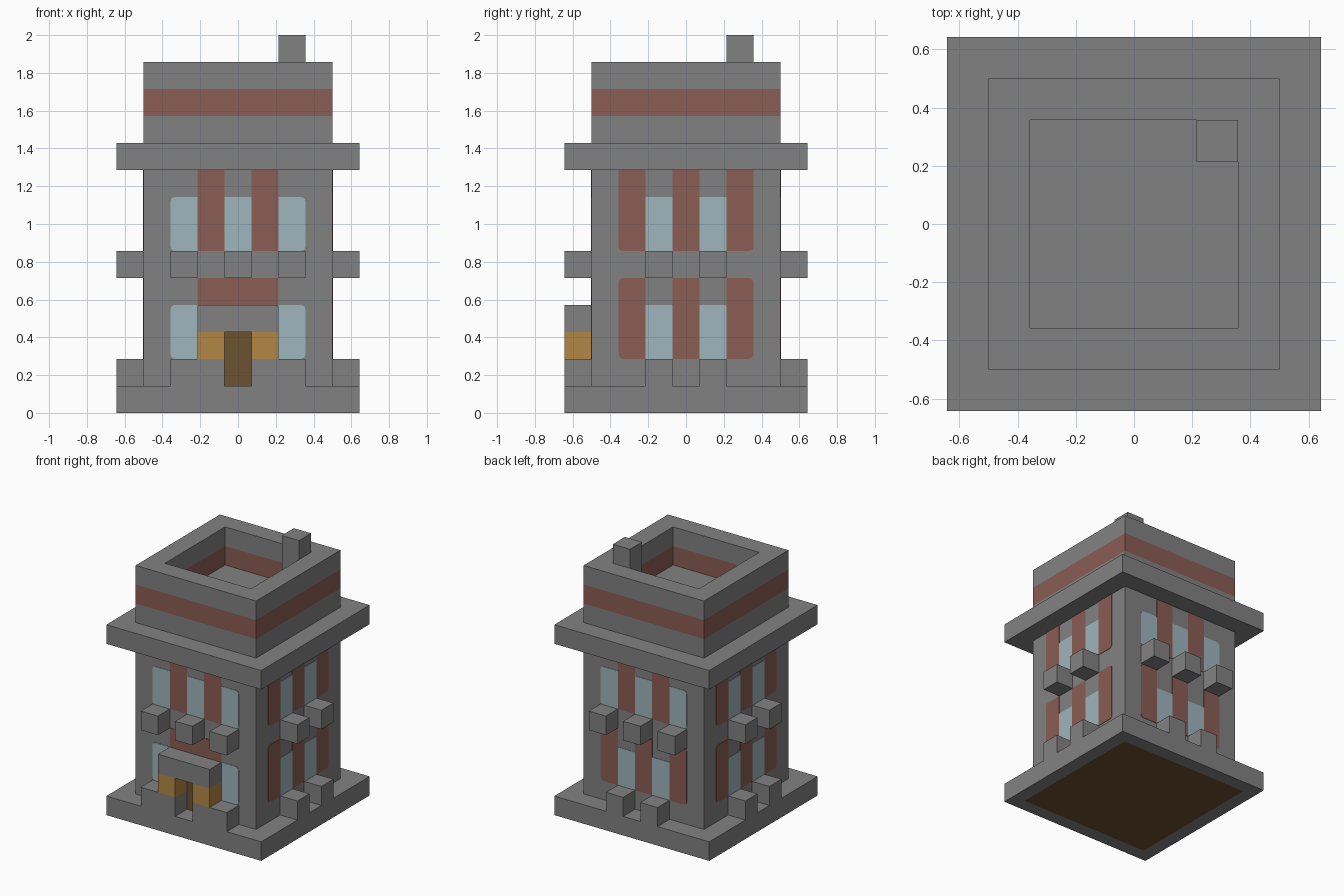
import bpy
import bmesh
import math
from mathutils import Matrix

U = 1 / 7  # one building block
cube = bpy.data.objects.get("Cube")
if cube:
    bpy.data.objects.remove(cube)


def material(name, rgb):
    mat = bpy.data.materials.new(name)
    mat.use_nodes = True
    colour = (*rgb, 1)
    mat.diffuse_color = colour
    mat.node_tree.nodes["Principled BSDF"].inputs["Base Color"].default_value = colour
    return mat


STONE = material("grey stone", (0.222, 0.222, 0.222))
BRICK = material("red brick", (0.255, 0.110, 0.087))
GLASS = material("pale blue glass", (0.345, 0.465, 0.51))
GOLD = material("golden wood", (0.45, 0.245, 0.06))
WOOD = material("dark brown wood", (0.15, 0.085, 0.031))


def finish(name, bm, *mats):
    bmesh.ops.recalc_face_normals(bm, faces=bm.faces)
    mesh = bpy.data.meshes.new(name)
    bm.to_mesh(mesh)
    bm.free()
    for mat in mats:
        mesh.materials.append(mat)
    obj = bpy.data.objects.new(name, mesh)
    bpy.context.collection.objects.link(obj)
    return obj


def box_mesh(x, y, z):
    """Box spanning three (low, high) ranges given in blocks."""
    bm = bmesh.new()
    size = [(b - a) * U for a, b in (x, y, z)]
    mid = [(a + b) / 2 * U for a, b in (x, y, z)]
    bmesh.ops.create_cube(bm, size=1, matrix=Matrix.Translation(mid) @ Matrix.Diagonal((*size, 1)))
    return bm


def block(name, x, y, z, mat, turn=0):
    bm = box_mesh(x, y, z)
    bm.transform(Matrix.Rotation(math.radians(turn), 4, "Z"))
    return finish(name, bm, mat)


def ring(name, outer, inner, z, mat):
    """Square wall ring, open in the middle."""
    bm = bmesh.new()
    corners = ((-1, -1), (1, -1), (1, 1), (-1, 1))
    loops = [[bm.verts.new((sx * r * U, sy * r * U, h * U)) for sx, sy in corners]
             for r, h in ((outer, z[0]), (outer, z[1]), (inner, z[1]), (inner, z[0]))]
    for k in range(4):
        a, b = loops[k], loops[(k + 1) % 4]
        for i in range(4):
            j = (i + 1) % 4
            bm.faces.new((a[i], a[j], b[j], b[i]))
    return finish(name, bm, mat)


def panel(name, x, z, mat, turn=0, rounded=""):
    """Thin wall plate; rounded lists corners a b c d anticlockwise from low left."""
    bm = bmesh.new()
    r = 0.17
    verts = []
    corners = ((x[0], z[0], 1, 1), (x[1], z[0], -1, 1), (x[1], z[1], -1, -1), (x[0], z[1], 1, -1))
    for k, (px, pz, sx, sz) in enumerate(corners):
        if "abcd"[k] in rounded:
            for step in range(4):
                t = math.radians(180 + 90 * k + 30 * step)
                verts.append((px + r * (sx + math.cos(t)), pz + r * (sz + math.sin(t))))
        else:
            verts.append((px, pz))
    face = bm.faces.new([bm.verts.new((vx * U, -3.5 * U + 0.002, vz * U)) for vx, vz in verts])
    out = bmesh.ops.extrude_face_region(bm, geom=[face])["geom"]
    moved = [v for v in out if isinstance(v, bmesh.types.BMVert)]
    bmesh.ops.translate(bm, verts=moved, vec=(0, -0.005, 0))
    bm.transform(Matrix.Rotation(math.radians(turn), 4, "Z"))
    return finish(name, bm, mat)


# Plinth with a wooden underside
full, wall = (-4.5, 4.5), (-3.5, 3.5)
bm = box_mesh(full, full, (0, 1))
under = min(bm.faces, key=lambda f: f.calc_center_median().z)
bmesh.ops.inset_individual(bm, faces=[under], thickness=U)
under.material_index = 1
finish("plinth", bm, STONE, WOOD)

# Main walls, cornice and open-topped parapet
block("main_walls", wall, wall, (1, 9), STONE)
block("cornice", full, full, (9, 10), STONE)
block("roof_deck", wall, wall, (10, 11), STONE)
ring("brick_course", 3.5, 2.5, (11, 12), BRICK)
ring("parapet", 3.5, 2.5, (12, 13), STONE)
block("chimney", (1.5, 2.5), (1.5, 2.5), (11, 14), STONE)


def span(centre):
    return (centre - 0.5, centre + 0.5)


def sills(name, centres, z, turn):
    for c in centres:
        block(name, span(c), (-4.5, -3.5), z, STONE, turn)


def narrow_storey(side, turn, base, tops):
    """Three brick strips with two windows between them."""
    for c, corners in ((-2, "a" + "d" * tops), (0, ""), (2, "b" + "c" * tops)):
        panel(side + "_brick_strip", span(c), (base, base + 3), BRICK, turn, corners)
    for c in (-1, 1):
        panel(side + "_window", span(c), (base, base + 2), GLASS, turn)
    sills(side + "_window_sill", (-1, 1), (base - 1, base), turn)


def wide_storey(side, turn):
    """Three upper windows with two brick strips between them."""
    for c, corners in ((-2, "ad"), (0, ""), (2, "bc")):
        panel(side + "_upper_window", span(c), (6, 8), GLASS, turn, corners)
    for c in (-1, 1):
        panel(side + "_upper_brick_strip", span(c), (6, 9), BRICK, turn)
    sills(side + "_upper_sill", (-2, 0, 2), (5, 6), turn)


# Storeys on each side
wide_storey("front", 0)
wide_storey("back", 180)
narrow_storey("back", 180, 2, True)
for side, turn in (("right", 90), ("left", -90)):
    narrow_storey(side + "_lower", turn, 2, True)
    narrow_storey(side + "_upper", turn, 6, False)

# Front entrance porch
for c, corners in ((-2, "ad"), (2, "bc")):
    panel("front_lower_window", span(c), (2, 4), GLASS, 0, corners)
sills("front_lower_sill", (-2, 2), (1, 2), 0)
panel("brick_above_porch", (-1.5, 1.5), (4, 5), BRICK)
panel("front_door", span(0), (1, 3), WOOD)
for c in (-1, 1):
    block("porch_base", span(c), (-4.5, -3.5), (1, 2), STONE)
    block("porch_pillar", span(c), (-4.5, -3.5), (2, 3), GOLD)
block("porch_canopy", (-1.5, 1.5), (-4.5, -3.5), (3, 4), STONE)
